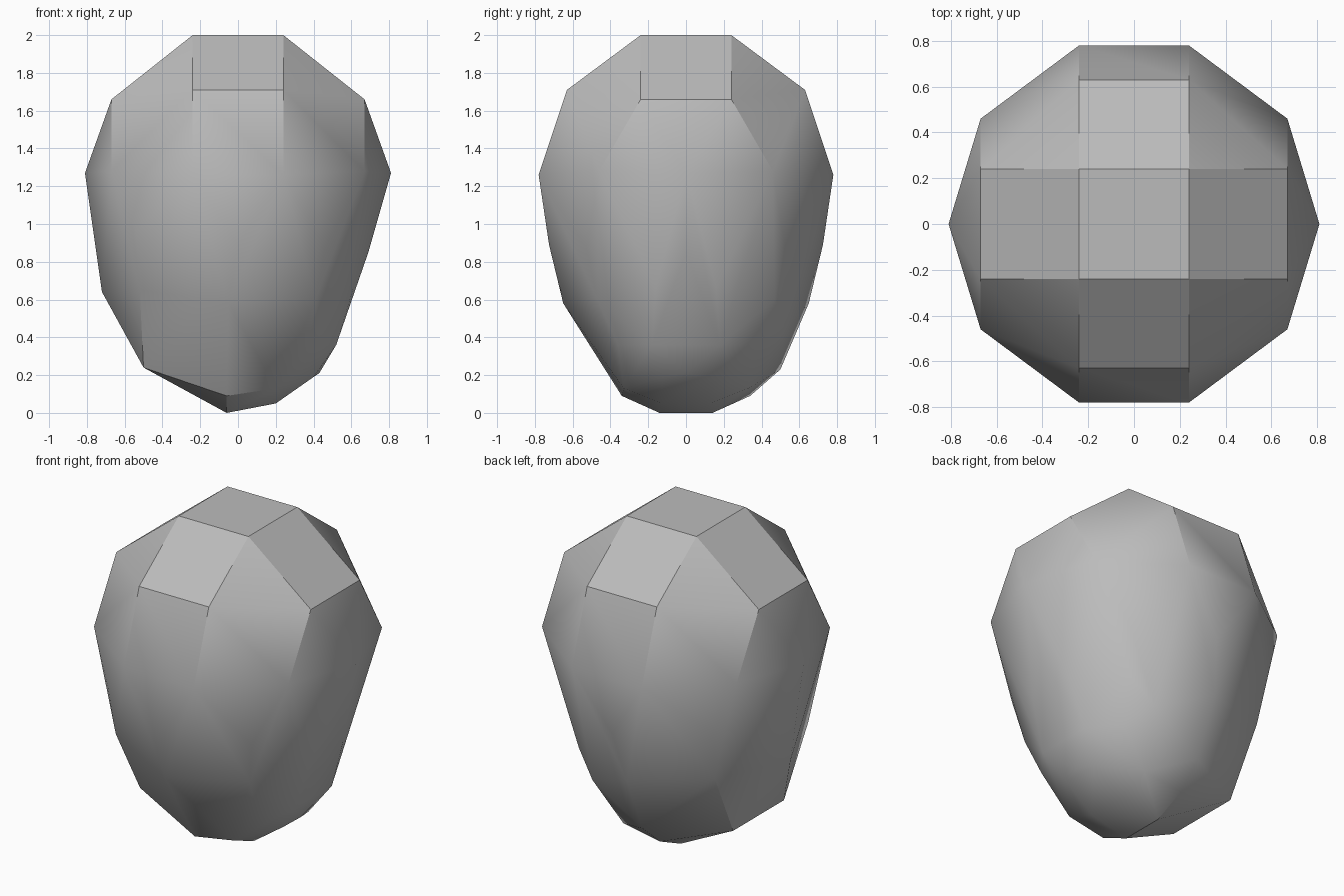
import bpy, bmesh, math

if "Cube" in bpy.data.objects:
    bpy.data.objects.remove(bpy.data.objects["Cube"])

# Corners mirrored in all four quarters (upper dome)
dome = [(0.24, 0.24, 2.0), (0.24, 0.63, 1.71), (0.24, 0.78, 1.26),
        (0.67, 0.24, 1.66), (0.67, 0.46, 1.28)]
# Corners mirrored front to back (tapering lower half)
lower = [(0.0, 0.725, 0.89), (0.46, 0.525, 0.87), (-0.54, 0.51, 0.96),
         (-0.52, 0.46, 0.65), (-0.05, 0.65, 0.58), (0.41, 0.47, 0.60),
         (-0.50, 0.25, 0.24), (-0.06, 0.34, 0.09), (-0.06, 0.14, 0.0),
         (0.20, 0.13, 0.05), (0.52, 0.18, 0.36), (0.38, 0.36, 0.36),
         (0.20, 0.33, 0.13), (0.40, 0.12, 0.19), (0.61, 0.16, 0.66)]
# Single corners along the middle, and the fuller back underside
single = [(0.81, 0, 1.27), (-0.81, 0, 1.27), (-0.76, 0, 0.96), (-0.72, 0, 0.64),
          (0.69, 0, 0.85), (0.62, 0, 0.66), (0.43, 0, 0.21),
          (-0.05, 0.50, 0.23), (0.28, 0.52, 0.45), (0.14, -0.46, 0.36)]

points = [(sx * x, sy * y, z) for x, y, z in dome for sx in (1, -1) for sy in (1, -1)]
points += [(x, s * y, z) for x, y, z in lower for s in (1, -1)]
points += single

# Boulder: faceted skin around the corners
bm = bmesh.new()
for p in points:
    bm.verts.new(p)
hull = bmesh.ops.convex_hull(bm, input=bm.verts[:])
loose = {v for v in hull["geom_interior"] + hull["geom_unused"]
         if isinstance(v, bmesh.types.BMVert)}
bmesh.ops.delete(bm, geom=list(loose), context='VERTS')
bmesh.ops.dissolve_limit(bm, angle_limit=math.radians(2), verts=bm.verts[:], edges=bm.edges[:])
bmesh.ops.recalc_face_normals(bm, faces=bm.faces[:])
mesh = bpy.data.meshes.new("boulder")
bm.to_mesh(mesh)
bm.free()
boulder = bpy.data.objects.new("boulder", mesh)
bpy.context.collection.objects.link(boulder)

# Plain stone colour
stone = bpy.data.materials.new("stone_grey")
stone.diffuse_color = (0.5, 0.5, 0.5, 1)
stone.use_nodes = True
stone.node_tree.nodes["Principled BSDF"].inputs["Base Color"].default_value = stone.diffuse_color
mesh.materials.append(stone)

# Smooth the gentle bends, keep the hard ridges
bpy.context.view_layer.objects.active = boulder
boulder.select_set(True)
bpy.ops.object.shade_smooth_by_angle(angle=math.radians(30))
